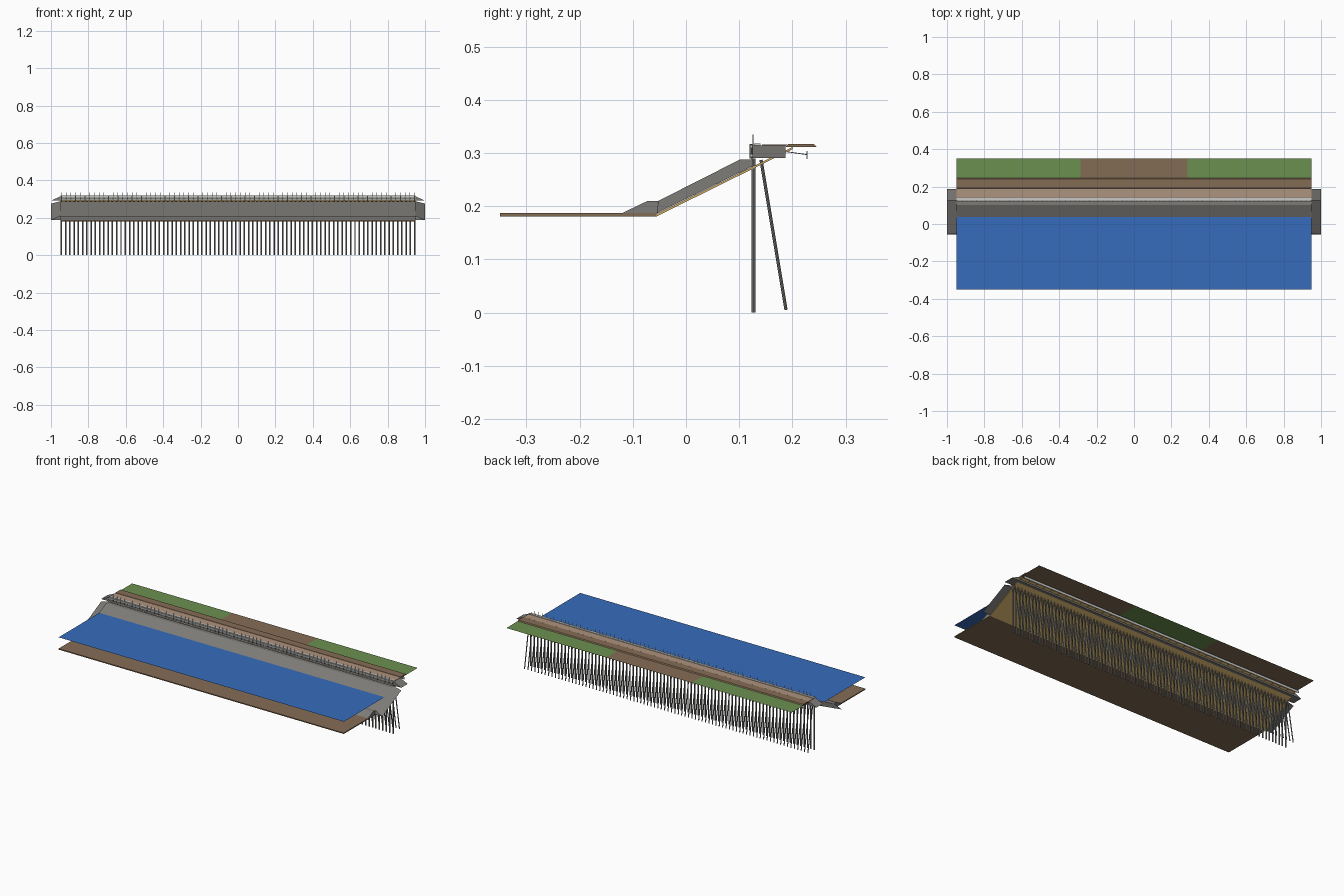
import bpy, bmesh
from mathutils import Vector

cube = bpy.data.objects.get("Cube")
if cube:
    bpy.data.objects.remove(cube)


def material(name, r, g, b):
    def lin(c):
        c /= 255
        return c / 12.92 if c < 0.04 else ((c + 0.055) / 1.055) ** 2.4
    col = (lin(r), lin(g), lin(b), 1)
    m = bpy.data.materials.new(name)
    m.use_nodes = True
    m.diffuse_color = col
    m.node_tree.nodes["Principled BSDF"].inputs["Base Color"].default_value = col
    return m


BLUE = material("water_blue", 54, 108, 188)
BROWN = material("soil_brown", 132, 108, 84)
GREEN = material("grass_green", 106, 144, 80)
TAN = material("path_tan", 174, 147, 126)
GREY = material("stone_grey", 126, 124, 120)
STEEL = material("pile_grey", 132, 132, 130)
LIGHT = material("light_grey", 200, 200, 198)
SAND = material("filter_sand", 205, 170, 105)

HALF = 0.95  # half length of the main run
END = 1.0    # half length including the sloping ends


def finish(name, bm, *mats):
    bmesh.ops.recalc_face_normals(bm, faces=bm.faces)
    me = bpy.data.meshes.new(name)
    bm.to_mesh(me)
    bm.free()
    for m in mats:
        me.materials.append(m)
    ob = bpy.data.objects.new(name, me)
    bpy.context.collection.objects.link(ob)
    return ob


def extrude(name, mat, profile):
    """Run a (y, z, half length) outline along x."""
    bm = bmesh.new()
    a = [bm.verts.new((-h, y, z)) for y, z, h in profile]
    b = [bm.verts.new((h, y, z)) for y, z, h in profile]
    n = len(profile)
    bm.faces.new(a)
    bm.faces.new(b[::-1])
    for i in range(n):
        j = (i + 1) % n
        bm.faces.new((a[i], a[j], b[j], b[i]))
    return finish(name, bm, mat)


def slab(name, mat, y0, y1, z0, z1):
    return extrude(name, mat, [(y, z, HALF) for y, z in
                               ((y0, z0), (y1, z0), (y1, z1), (y0, z1))])


def row(name, mat, count, start, end, radius, sides=8, shift=0.0):
    """Evenly spaced rods along x, each from (y, z) start to end."""
    bm = bmesh.new()
    p, q = Vector((0, *start)), Vector((0, *end))
    rot = (q - p).to_track_quat('Z', 'Y').to_matrix().to_4x4()
    step = 2 * (HALF - 0.006) / (count - 1)
    for i in range(count):
        x = -HALF + 0.006 + i * step + shift * step
        new = bmesh.ops.create_cone(bm, cap_ends=True, segments=sides, radius1=radius,
                                    radius2=radius, depth=(q - p).length)["verts"]
        bmesh.ops.transform(bm, matrix=rot, verts=new)
        bmesh.ops.translate(bm, vec=(p + q) / 2 + Vector((x, 0, 0)), verts=new)
    return finish(name, bm, mat)


# Sea bed and water surface
slab("sea_bed", BROWN, -0.35, -0.055, 0.181, 0.187)
bm = bmesh.new()
bm.faces.new([bm.verts.new((x, y, 0.255)) for x, y in
              ((-HALF, -0.35), (HALF, -0.35), (HALF, 0.04), (-HALF, 0.04))])
finish("water", bm, BLUE)

# Sloping revetment with tapered ends, its toe and the filter layer beneath
extrude("revetment", GREY, [(-0.055, 0.187, END), (-0.052, 0.21, HALF), (0.102, 0.288, HALF),
                            (0.125, 0.288, HALF), (0.125, 0.275, END)])
extrude("revetment_toe", GREY, [(y, z, HALF) for y, z in
                                ((-0.12, 0.187), (-0.072, 0.21), (-0.052, 0.21), (-0.052, 0.187))])
extrude("filter_layer", SAND, [(y, z, HALF) for y, z in
                               ((-0.055, 0.181), (0.2, 0.307), (0.2, 0.311), (-0.055, 0.186))])

# Capping beam with tapered ends, path and front trim
extrude("capping_beam", GREY, [(0.125, 0.291, END), (0.187, 0.291, END),
                               (0.187, 0.314, HALF), (0.125, 0.314, HALF)])
slab("cap_path", TAN, 0.143, 0.19, 0.313, 0.316)
slab("cap_kerb", LIGHT, 0.128, 0.14, 0.313, 0.318)
for label, z in (("lower", 0.292), ("upper", 0.309)):
    slab(label + "_waler", LIGHT, 0.12, 0.126, z, z + 0.006)
row("waler_studs", STEEL, 76, (0.122, 0.29), (0.122, 0.317), 0.003, 6)
row("railing_posts", LIGHT, 76, (0.126, 0.314), (0.126, 0.335), 0.0012, 4)

# Vertical and raking piles
row("vertical_piles", STEEL, 84, (0.127, 0.0), (0.127, 0.29), 0.004)
row("raking_piles", STEEL, 84, (0.188, 0.005), (0.141, 0.287), 0.003)

# Tie rods and anchor wall
row("tie_rods", LIGHT, 38, (0.185, 0.303), (0.227, 0.297), 0.0008, 4)
slab("anchor_wall", LIGHT, 0.226, 0.228, 0.289, 0.304)

# Raised track behind the cap
extrude("track", BROWN, [(y, z, HALF) for y, z in
                         ((0.187, 0.311), (0.192, 0.317), (0.24, 0.317), (0.246, 0.311))])

# Ground behind: grass with a bare middle, reversed underneath
bm = bmesh.new()
MIDDLE = 0.285
edges = (-HALF, -MIDDLE, MIDDLE, HALF)
for z in (0.3105, 0.312):
    for x0, x1 in zip(edges, edges[1:]):
        bm.faces.new([bm.verts.new((x, y, z)) for x, y in
                      ((x0, 0.2), (x1, 0.2), (x1, 0.35), (x0, 0.35))])
ground = finish("ground", bm, GREEN, BROWN)
for f in ground.data.polygons:
    middle = abs(f.center.x) < MIDDLE
    top = f.center.z > 0.311
    f.material_index = int(middle == top)
